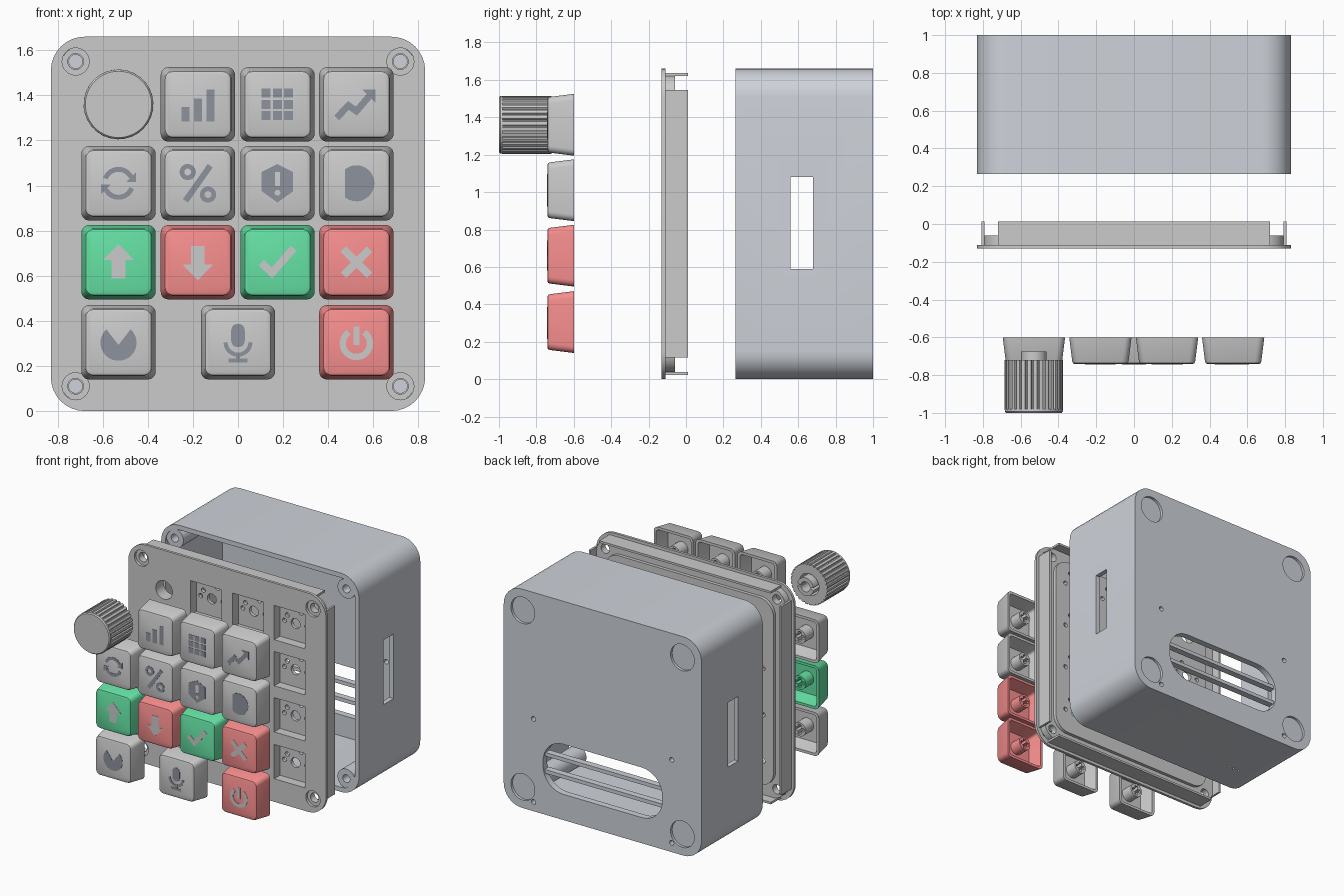
import bpy, bmesh
from math import sin, cos, pi, radians
from mathutils import Vector
from mathutils.geometry import tessellate_polygon

if "Cube" in bpy.data.objects:
    bpy.data.objects.remove(bpy.data.objects["Cube"])

CZ = 0.83  # height of the case centre


# ---- 2D outlines in the x-z plane ----
def rect(x0, x1, z0, z1):
    return [(x0, z0), (x1, z0), (x1, z1), (x0, z1)]


def arc(r, a0, a1, n=24, cx=0, cz=0):
    a = [radians(a0 + (a1 - a0) * i / n) for i in range(n + 1)]
    return [(cx + r * cos(t), cz + r * sin(t)) for t in a]


def circle(r, cx=0, cz=0, n=32):
    return arc(r, 0, 360, n, cx, cz)[:-1]


def rounded(hx, hz, r, cx=0, cz=0, n=8):
    pts = []
    for k, (sx, sz) in enumerate([(1, 1), (-1, 1), (-1, -1), (1, -1)]):
        pts += arc(r, 90 * k, 90 * k + 90, n, cx + sx * (hx - r), cz + sz * (hz - r))
    return pts


def stroke(pts, w):
    p = [Vector(q) for q in pts]
    left, right = [], []
    for i in range(len(p)):
        d0 = (p[i] - p[i - 1]).normalized() if i else (p[1] - p[0]).normalized()
        d1 = (p[i + 1] - p[i]).normalized() if i < len(p) - 1 else d0
        t = (d0 + d1).normalized()
        n = Vector((-t.y, t.x)) * (w / 2 / max(t.dot(d1), 0.4))
        left.append(tuple(p[i] + n))
        right.append(tuple(p[i] - n))
    return left + right[::-1]


# ---- solids ----
def prism(bm, loops, y0, y1):
    pts = [q for l in loops for q in l]
    a = [bm.verts.new((x, y0, z)) for x, z in pts]
    b = [bm.verts.new((x, y1, z)) for x, z in pts]
    for t in tessellate_polygon([[Vector((x, z, 0)) for x, z in l] for l in loops]):
        bm.faces.new([a[i] for i in t])
        bm.faces.new([b[i] for i in reversed(t)])
    s = 0
    for l in loops:
        n = len(l)
        for i in range(n):
            j = (i + 1) % n
            bm.faces.new((a[s + i], a[s + j], b[s + j], b[s + i]))
        s += n


def loft(bm, rings):
    vs = [[bm.verts.new((x, y, z)) for x, z in l] for y, l in rings]
    for a, b in zip(vs, vs[1:]):
        for i in range(len(a)):
            j = (i + 1) % len(a)
            bm.faces.new((a[i], a[j], b[j], b[i]))
    bm.faces.new(vs[0])
    bm.faces.new(vs[-1])


def make(name, bm, loc=(0, 0), mat=None):
    bmesh.ops.recalc_face_normals(bm, faces=bm.faces)
    me = bpy.data.meshes.new(name)
    bm.to_mesh(me)
    bm.free()
    ob = bpy.data.objects.new(name, me)
    ob.location = (loc[0], 0, loc[1])
    bpy.context.collection.objects.link(ob)
    if mat:
        me.materials.append(mat)
    return ob


def prism_object(name, loops, y0, y1, loc=(0, 0), mat=None):
    bm = bmesh.new()
    prism(bm, loops, y0, y1)
    return make(name, bm, loc, mat)


def cut(ob, cutter):
    cutter.hide_render = True
    m = ob.modifiers.new("cut", 'BOOLEAN')
    m.operation, m.solver, m.object = 'DIFFERENCE', 'EXACT', cutter
    bpy.context.view_layer.objects.active = ob
    bpy.ops.object.modifier_apply(modifier=m.name)
    bpy.data.objects.remove(cutter)


def material(name, r, g, b):
    m = bpy.data.materials.new(name)
    m.diffuse_color = (r, g, b, 1)
    m.use_nodes = True
    m.node_tree.nodes["Principled BSDF"].inputs["Base Color"].default_value = m.diffuse_color
    return m


green = material("green", .13, .75, .37)
red = material("red", .93, .27, .27)
dark = material("dark", .27, .29, .34)
slate = material("slate", .62, .65, .70)

# ---- rear case: hollow shell with side slots, vent, foot recesses and holes ----
corners = [(sx * .72, CZ + sz * .72) for sx in (-1, 1) for sz in (-1, 1)]
bm = bmesh.new()
outer, inner = rounded(.83, .83, .15, 0, CZ), rounded(.795, .795, .115, 0, CZ)
loft(bm, [(.95, inner), (.265, inner), (.265, outer), (1.0, outer)])
case = make("rear_case", bm, mat=slate)
cut(case, prism_object("slot_cutter", [rect(-1, 1, .59, 1.08)], .56, .68))
cut(case, prism_object("vent_cutter", [rounded(.5, .19, .17, 0, .385)], .9, 1.1))
for sx in (-1, 1):
    for z in (.16, 1.5):
        cut(case, prism_object("foot_cutter", [circle(.1, sx * .67, z)], .98, 1.1))
    for z in (.07, .70):
        cut(case, prism_object("hole_cutter", [circle(.018, sx * .58, z, 16)], .9, 1.1))
for k in (-1, 0, 1):
    bm = bmesh.new()
    bmesh.ops.create_cone(bm, cap_ends=True, segments=12, radius1=.009, radius2=.009, depth=.2)
    pin = make("pin_cutter", bm, (-.53 + k * .045, 0))
    pin.location.y = .49
    bpy.context.view_layer.update()
    cut(case, pin)

# vent slats and the four screw posts inside the case
for z in (.32, .45):
    prism_object("vent_slat", [rect(-.52, .52, z - .014, z + .014)], .935, .985, mat=slate)
for c in corners:
    prism_object("screw_post", [circle(.073), circle(.03)], .27, .955, c, slate)

# ---- keys: x, z, key material, legend name ----
X, Z = (-.53, -.178, .175, .525), (1.36, 1.01, .66, .305)
keys = [(X[1], Z[0], None, "bars"), (X[2], Z[0], None, "grid"), (X[3], Z[0], None, "trend"),
        (X[0], Z[1], None, "refresh"), (X[1], Z[1], None, "percent"),
        (X[2], Z[1], None, "shield"), (X[3], Z[1], None, "half_disc"),
        (X[0], Z[2], green, "up"), (X[1], Z[2], red, "down"),
        (X[2], Z[2], green, "check"), (X[3], Z[2], red, "cross"),
        (X[0], Z[3], None, "wedge"), (0, Z[3], None, "microphone"), (X[3], Z[3], red, "power")]
arrow = [(0, .08), (.068, .01), (.03, .01), (.03, -.072), (-.03, -.072), (-.03, .01), (-.068, .01)]
tip = [(.078, .05), (.078, .006), (.034, .006)]
legends = {
    "bars": [[rect(-.073, -.038, -.075, -.012)], [rect(-.018, .018, -.075, .025)],
             [rect(.038, .073, -.075, .066)]],
    "grid": [[rect(x - .02, x + .02, z - .02, z + .02)]
             for x in (-.05, 0, .05) for z in (-.05, 0, .05)],
    "trend": [[stroke([(-.088, -.06), (-.035, -.005), (0, -.03), (.062, .042)], .03)],
              [[(.085, .067), (.085, .006), (.024, .067)]]],
    "refresh": [[stroke(arc(.062, 25, 160), .022)], [stroke(arc(.062, 205, 340), .022)],
                [tip], [[(-x, -z) for x, z in tip]]],
    "percent": [[stroke([(-.055, -.078), (.055, .078)], .027)],
                [circle(.036, -.045, .05), circle(.015, -.045, .05)],
                [circle(.036, .045, -.05), circle(.015, .045, -.05)]],
    "shield": [[[(0, .085), (.07, .05), (.07, -.035), (0, -.085), (-.07, -.035), (-.07, .05)],
                rect(-.012, .012, -.012, .05), circle(.013, 0, -.042, 12)]],
    "half_disc": [[arc(.08, -130, 130)]],
    "up": [[arrow]],
    "down": [[[(x, -z) for x, z in arrow]]],
    "check": [[stroke([(-.072, -.002), (-.024, -.047), (.072, .062)], .034)]],
    "cross": [[stroke([(-.058, -.058), (.058, .058)], .034)],
              [stroke([(-.058, .058), (.058, -.058)], .034)]],
    "wedge": [[[(0, -.012)] + arc(.08, 132, 408, 40, 0, -.002)]],
    "microphone": [[rounded(.03, .052, .029, 0, .03)], [stroke(arc(.055, 180, 360), .018)],
                   [rect(-.009, .009, -.085, -.05)], [rect(-.042, .042, -.09, -.073)]],
    "power": [[stroke(arc(.06, 125, 415, 36, 0, -.005), .028)], [rect(-.013, .013, -.012, .07)]],
}
slot = [(.012, .012), (.012, .037), (-.012, .037), (-.012, .012), (-.037, .012), (-.037, -.012),
        (-.012, -.012), (-.012, -.037), (.012, -.037), (.012, -.012), (.037, -.012), (.037, .012)]
for x, z, mat, sign in keys:
    # hollow tapered cap with a cross-slotted stem
    bm = bmesh.new()
    loft(bm, [(y, rounded(h, h, r, n=5)) for y, h, r in
              ((-.70, .118, .02), (-.60, .145, .022), (-.60, .165, .035),
               (-.728, .149, .035), (-.737, .145, .034), (-.741, .136, .028))])
    prism(bm, [circle(.052, n=24), slot], -.705, -.605)
    make("keycap_" + sign, bm, (x, z), mat)
    # inlaid symbol
    bm = bmesh.new()
    for loops in legends[sign]:
        prism(bm, loops, -.743, -.735)
    make("symbol_" + sign, bm, (x, z), None if mat else dark)

# ---- front plate: flange, core and switch floor with pin holes ----
pockets = [rect(x - .13, x + .13, z - .13, z + .13) for x, z, _, _ in keys]
shaft = [circle(.07, X[0], Z[0])]
prism_object("plate_flange", [outer] + pockets + shaft + [circle(.06, *c) for c in corners],
             -.13, -.11)
prism_object("plate_core", [rounded(.795, .795, .115, 0, CZ)] + pockets + shaft
             + [circle(.035, *c) for c in corners], -.11, -.06)
pins = [circle(r, x + dx, z + dz, 16) for x, z, _, _ in keys for r, dx, dz in
        ((.038, 0, 0), (.017, -.07, .047), (.017, .047, .093), (.017, -.093, 0), (.017, .093, 0))]
prism_object("switch_floor", [rounded(.71, .71, .12, 0, CZ)] + pins + shaft, -.06, -.035)

# straight locating lips on the four sides of the plate
for s in (-1, 1):
    prism_object("side_lip", [rect(s * .8 - .008, s * .8 + .008, .115, 1.545)], -.11, .012)
    prism_object("end_lip", [rect(-.72, .72, CZ + s * .8 - .008, CZ + s * .8 + .008)], -.11, .012)

# ---- fluted knob with chamfered cap and split hub ----
N = 30
flutes = [(r * cos(a), r * sin(a)) for i in range(N)
          for r, f in ((.155, 0), (.155, .55), (.146, .68), (.146, .87))
          for a in [2 * pi * (i + f) / N]]
bm = bmesh.new()
prism(bm, [flutes, circle(.082)], -.985, -.72)
loft(bm, [(-1.0, circle(.147, n=64)), (-.992, circle(.154, n=64)), (-.98, circle(.154, n=64))])
for a in (8, 188):
    prism(bm, [stroke(arc(.053, a, a + 164), .03)], -.985, -.675)
make("knob", bm, (X[0], Z[0]))

# smooth the rounded surfaces, keep edges sharp
bpy.ops.object.select_all(action='SELECT')
bpy.context.view_layer.objects.active = case
bpy.ops.object.shade_smooth_by_angle(angle=radians(28))
